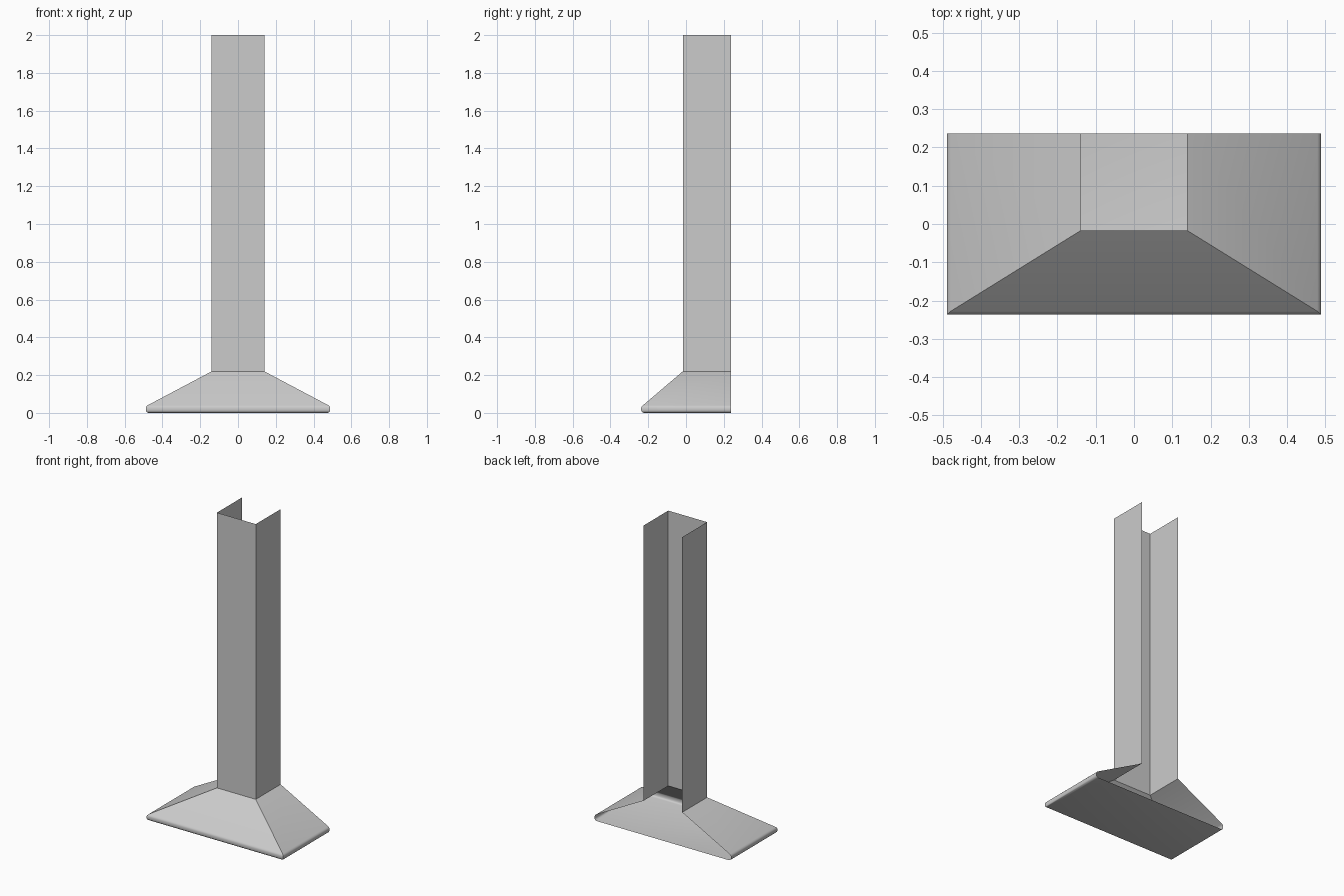
import bpy

if "Cube" in bpy.data.objects:
    bpy.data.objects.remove(bpy.data.objects["Cube"])

BACK = 0.237      # open back plane
W, F = 0.488, -0.237    # hood half width and front edge


def u_ring(half_w, front, z):
    # Three-sided outline, open at the back
    return [(-half_w, BACK, z), (-half_w, front, z), (half_w, front, z), (half_w, BACK, z)]


def loft(name, rings, floor=False):
    verts = [p for r in rings for p in r]
    faces = []
    for i in range(len(rings) - 1):
        for j in range(3):
            a, b = i * 4 + j, (i + 1) * 4 + j
            faces.append((a, a + 1, b + 1, b))
    if floor:
        faces.append((3, 2, 1, 0))
    me = bpy.data.meshes.new(name)
    me.from_pydata(verts, [], faces)
    me.update()
    ob = bpy.data.objects.new(name, me)
    bpy.context.collection.objects.link(ob)
    return ob


# Hood: rounded rim profile (inset, height), then slopes up to the duct
rim = [(0.014, 0.0), (0.006, 0.003), (0.002, 0.008), (0.0, 0.014),
       (0.0, 0.028), (0.003, 0.034), (0.009, 0.040)]
rings = [u_ring(W - d, F + d, z) for d, z in rim]
rings.append(u_ring(0.139, -0.017, 0.22))
hood = loft("hood", rings, floor=True)

# Duct: straight three-sided chimney
duct = loft("duct", [u_ring(0.139, -0.017, 0.22), u_ring(0.139, -0.017, 2.0)])

# Smooth rim, crisp corners
bpy.ops.object.select_all(action='DESELECT')
hood.select_set(True)
bpy.context.view_layer.objects.active = hood
bpy.ops.object.shade_smooth_by_angle(angle=0.7)
